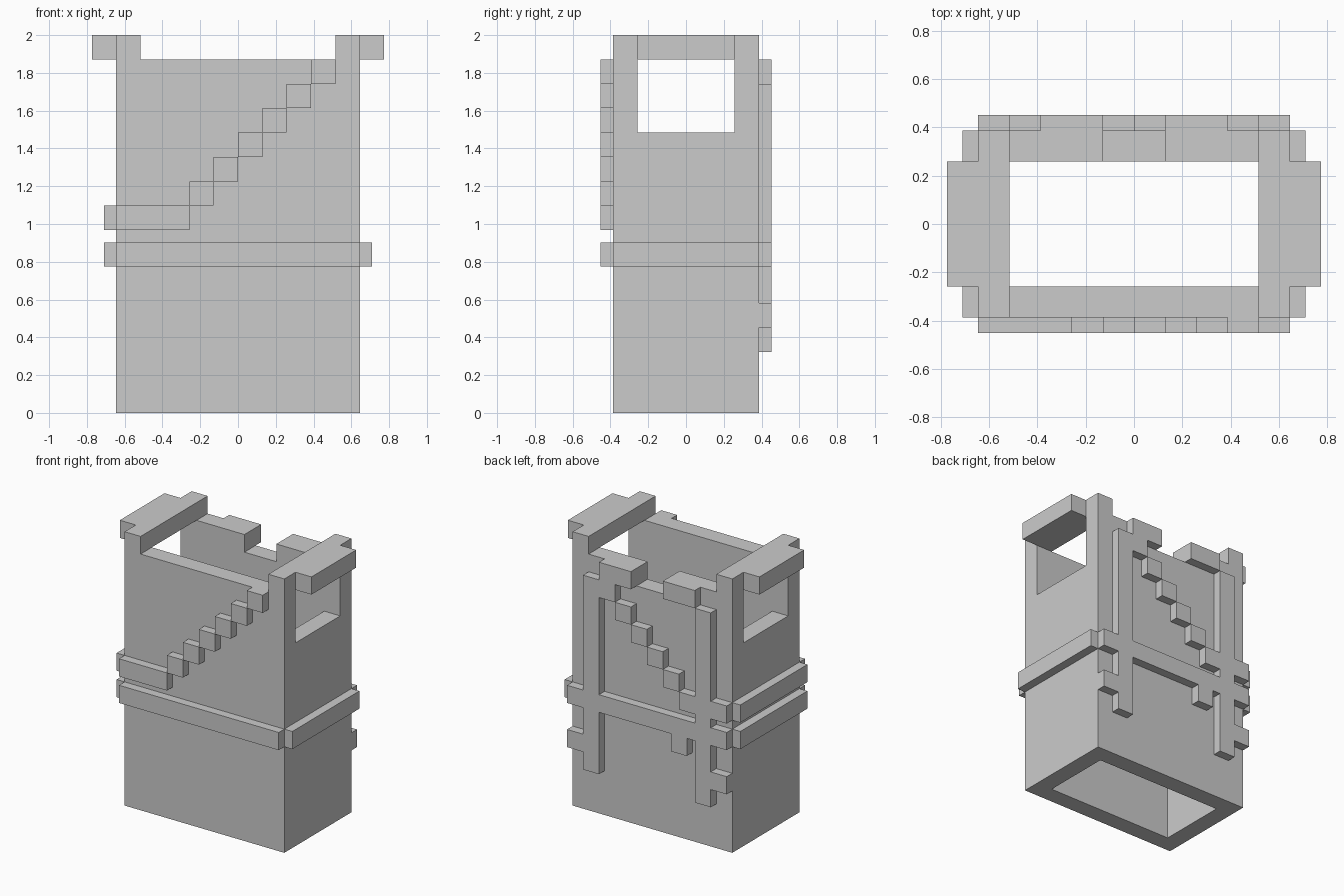
import bpy, bmesh

if "Cube" in bpy.data.objects:
    bpy.data.objects.remove(bpy.data.objects["Cube"])

U = 2 / 15.5  # one block; the whole model sits on a half-block grid


def part(name, fill, carve=()):
    """Weld boxes (x0,x1,y0,y1,z0,z1 in blocks) minus carved boxes into one clean shell."""
    boxes = list(fill) + list(carve)
    cuts = [sorted({b[2 * a + s] for b in boxes for s in (0, 1)}) for a in range(3)]

    def solid(cell):
        if any(not 0 <= cell[a] < len(cuts[a]) - 1 for a in range(3)):
            return False
        mid = [(cuts[a][cell[a]] + cuts[a][cell[a] + 1]) / 2 for a in range(3)]
        inside = lambda b: all(b[2 * a] < mid[a] < b[2 * a + 1] for a in range(3))
        return any(map(inside, fill)) and not any(map(inside, carve))

    bm = bmesh.new()
    verts = {}

    def vert(key):
        if key not in verts:
            verts[key] = bm.verts.new([cuts[a][key[a]] * U for a in range(3)])
        return verts[key]

    nx, ny, nz = (len(c) - 1 for c in cuts)
    for cell in ((i, j, k) for i in range(nx) for j in range(ny) for k in range(nz)):
        if not solid(cell):
            continue
        for a in range(3):
            b, c = (a + 1) % 3, (a + 2) % 3
            for side in (0, 1):
                near = list(cell)
                near[a] += 2 * side - 1
                if solid(near):
                    continue
                ring = []
                for db, dc in ((0, 0), (1, 0), (1, 1), (0, 1)):
                    p = list(cell)
                    p[a] += side
                    p[b] += db
                    p[c] += dc
                    ring.append(vert(tuple(p)))
                bm.faces.new(ring if side else ring[::-1])
    mesh = bpy.data.meshes.new(name)
    bm.to_mesh(mesh)
    bm.free()
    obj = bpy.data.objects.new(name, mesh)
    bpy.context.collection.objects.link(obj)
    return obj


def front(x0, x1, z0, z1):
    return (x0, x1, -3.5, -3, z0, z1)


def back(x0, x1, z0, z1):
    return (x0, x1, 3, 3.5, z0, z1)


# Hollow body: walls, corner posts, shoulder bars and back collar lips
part("body",
     fill=[(-5, 5, -3, 3, 0, 15.5),
           (-6, -5, -2, 2, 14.5, 15.5), (5, 6, -2, 2, 14.5, 15.5),
           back(-3, -1, 13.5, 14.5), back(1, 3, 13.5, 14.5)],
     carve=[(-4, 4, -2, 2, 0, 15.5),          # inside
            (-4, 4, -3, -2, 14.5, 15.5),      # front neckline
            (-4, 4, 2, 3, 14.5, 15.5),        # back neckline
            (-1, 1, 2, 3.5, 13.5, 15.5),      # back notch
            (-5, -4, -2, 2, 11.5, 14.5),      # arm holes
            (4, 5, -2, 2, 11.5, 14.5)])

# Waist belt, one band on each side
part("belt_front", [front(-5, 5, 6, 7)])
for side, x in (("left", -5.5), ("right", 5)):
    part("belt_" + side, [(x, x + 0.5, -3, 3, 6, 7)])

# Diagonal strap: level bar on the left, stepping up over the front
part("diagonal_strap_front",
     [front(-5, -2, 7.5, 8.5)] + [front(i - 2, i - 1, 8.5 + i, 9.5 + i) for i in range(6)])
part("diagonal_strap_left", [(-5.5, -5, -3, 3, 7.5, 8.5)])

# Back harness: belt, two uprights, low side tabs, hanging tab and stepped strap
part("back_harness",
     [back(-5, 5, 6, 7), back(-5, -2, 7.5, 8.5), back(-2.5, -1.5, 5, 6)]
     + [back(x, x + 1, 2.5, 13.5) for x in (-4, 3)]
     + [back(x, x + 1, 3.5, 4.5) for x in (-5, 4)]
     + [back(i - 2, i - 1, 8.5 + i, 9.5 + i) for i in range(5)])
